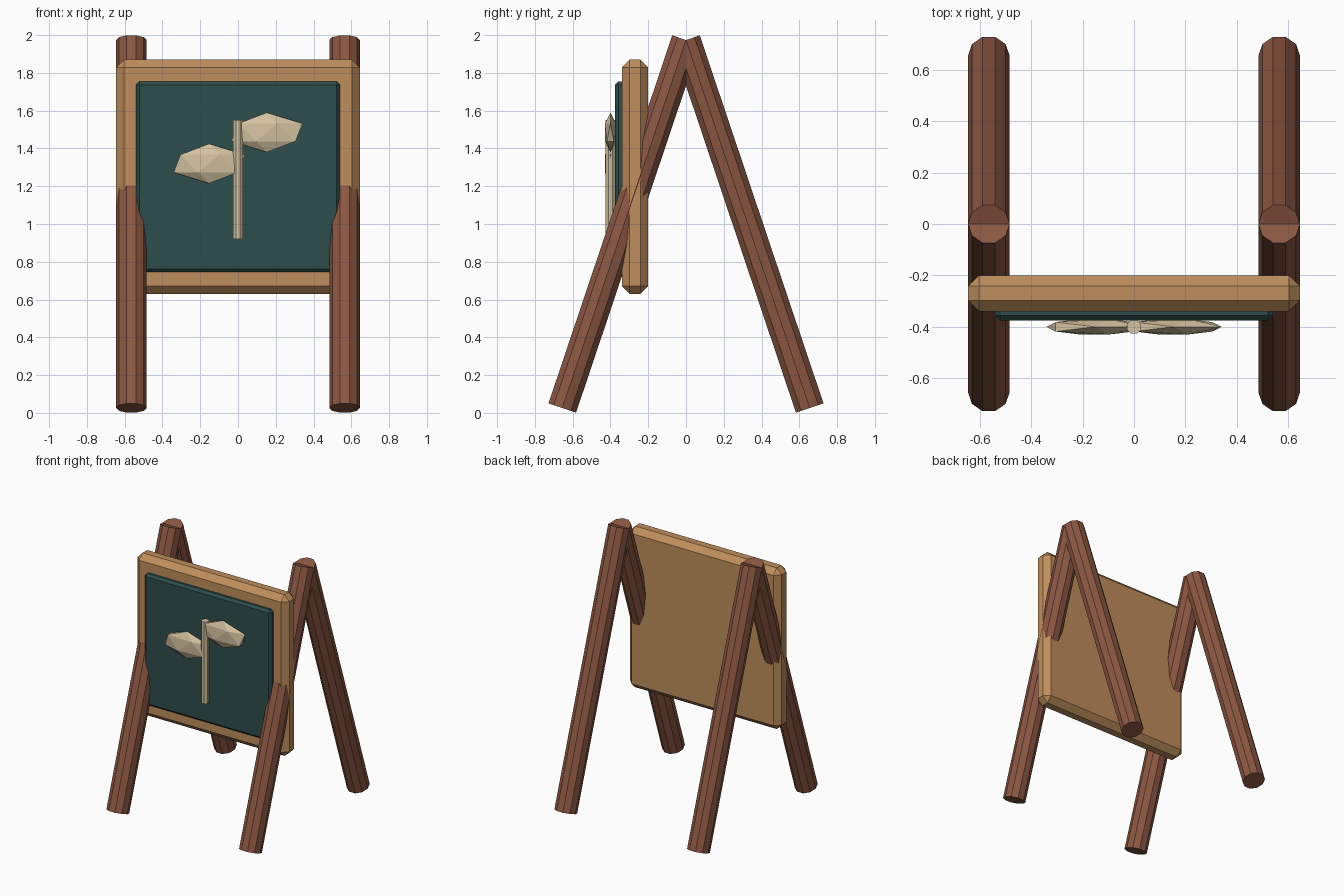
import bpy, bmesh, math
from mathutils import Vector, Matrix

if "Cube" in bpy.data.objects:
    bpy.data.objects.remove(bpy.data.objects["Cube"])


def material(name, rgb):
    m = bpy.data.materials.new(name)
    m.use_nodes = True
    m.diffuse_color = (*rgb, 1)
    m.node_tree.nodes["Principled BSDF"].inputs["Base Color"].default_value = (*rgb, 1)
    return m


log_brown = material("log brown", (0.26, 0.095, 0.055))
frame_tan = material("frame tan", (0.52, 0.27, 0.11))
board_green = material("board green", (0.025, 0.075, 0.07))
cream = material("cream wood", (0.66, 0.54, 0.35))


def finish(bm, name, mat):
    mesh = bpy.data.meshes.new(name)
    bm.to_mesh(mesh)
    bm.free()
    mesh.materials.append(mat)
    ob = bpy.data.objects.new(name, mesh)
    bpy.context.collection.objects.link(ob)
    return ob


def rod(name, start, end, radius, sides, mat):
    """Flat-sided log between two points."""
    start, end = Vector(start), Vector(end)
    axis = end - start
    turn = axis.to_track_quat('Z', 'Y').to_matrix().to_4x4()
    bm = bmesh.new()
    bmesh.ops.create_cone(bm, cap_ends=True, segments=sides, radius1=radius,
                          radius2=radius, depth=axis.length,
                          matrix=Matrix.Translation((start + end) / 2) @ turn
                          @ Matrix.Rotation(math.pi / sides, 4, 'Z'))
    return finish(bm, name, mat)


def panel(name, low, high, chamfer, mat):
    """Box between two corners with every edge chamfered."""
    low, high = Vector(low), Vector(high)
    bm = bmesh.new()
    bmesh.ops.create_cube(bm, size=1, matrix=Matrix.Translation((low + high) / 2)
                          @ Matrix.Diagonal((*(high - low), 1)))
    bmesh.ops.bevel(bm, geom=bm.edges[:], offset=chamfer, segments=1,
                    affect='EDGES', profile=0.5)
    return finish(bm, name, mat)


def leaf(name, centre, mat):
    """Flattened low-poly leaf."""
    bm = bmesh.new()
    bmesh.ops.create_icosphere(bm, subdivisions=1, radius=1,
                               matrix=Matrix.Translation(centre)
                               @ Matrix.Diagonal((0.21, 0.035, 0.105, 1)))
    return finish(bm, name, mat)


# Two A-shaped pairs of log legs
for side, x in (("left", 0.565), ("right", -0.565)):
    for end, s in (("front", -1), ("back", 1)):
        rod(f"{end}_{side}_leg", (x, s * 0.655, 0.026), (x, 0, 1.974),
            0.081, 10, log_brown)

# Sign panel
panel("sign_frame", (-0.645, -0.34, 0.63), (0.645, -0.2, 1.87), 0.042, frame_tan)
panel("sign_board", (-0.54, -0.375, 0.745), (0.54, -0.305, 1.755), 0.018, board_green)

# Sprout emblem
rod("sprout_stem", (0, -0.4, 0.92), (0, -0.4, 1.55), 0.029, 8, cream)
leaf("left_leaf", (0.153, -0.4, 1.485), cream)
leaf("right_leaf", (-0.153, -0.4, 1.32), cream)
